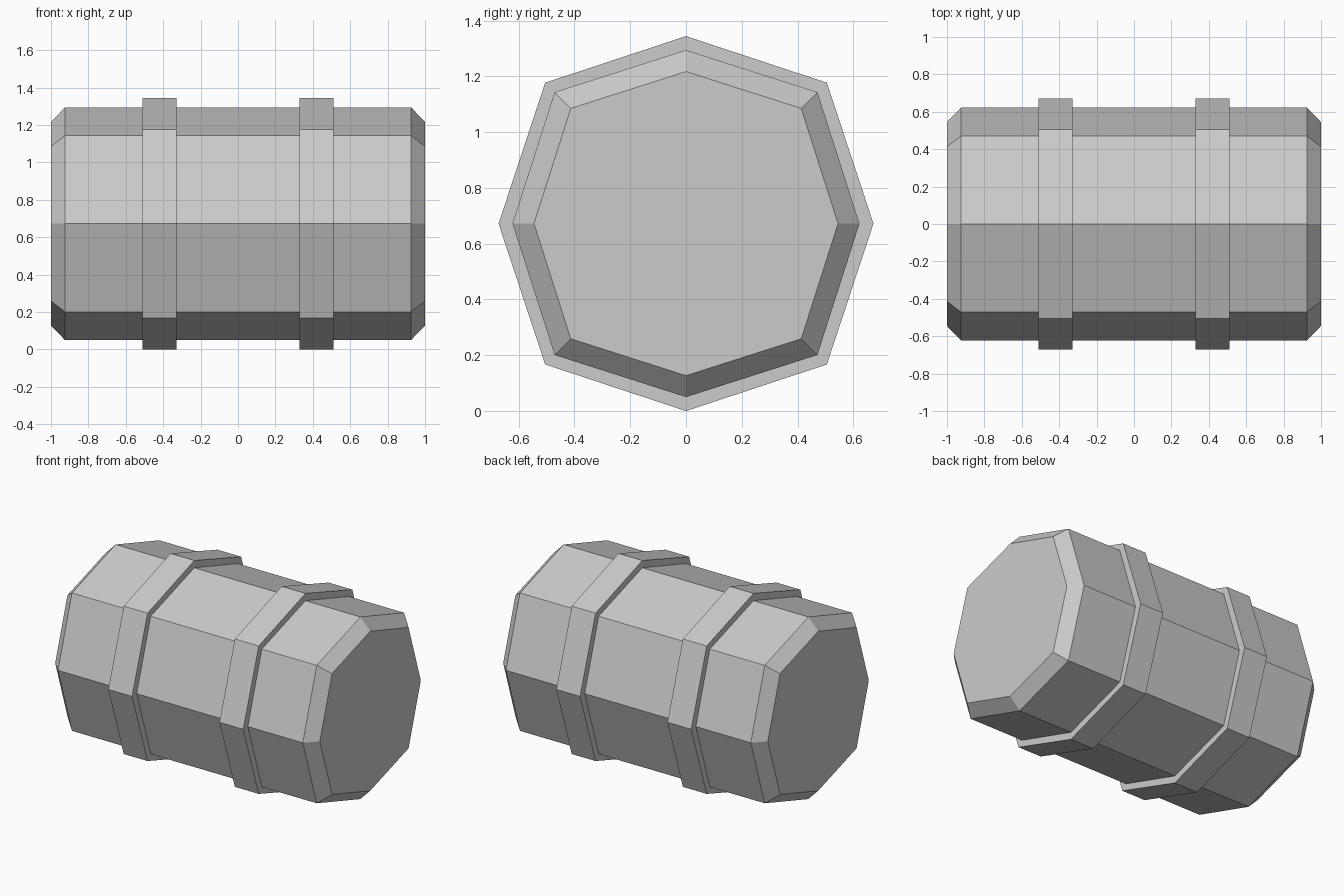
import bpy
import bmesh

cube = bpy.data.objects.get("Cube")
if cube:
    bpy.data.objects.remove(cube, do_unlink=True)

CENTRE_Z = 0.672

grey = bpy.data.materials.new("plain grey")
grey.use_nodes = True
colour = (0.6, 0.6, 0.6, 1)
grey.diffuse_color = colour
grey.node_tree.nodes["Principled BSDF"].inputs["Base Color"].default_value = colour


def octagon(bm, x, straight, diagonal):
    """Ring of eight corners across the x axis."""
    s, d = straight, diagonal
    corners = [(s, 0), (d, d), (0, s), (-d, d), (-s, 0), (-d, -d), (0, -s), (d, -d)]
    return [bm.verts.new((x, y, z)) for y, z in corners]


def drum(name, sections):
    """Closed octagonal solid through sections of (x, straight, diagonal)."""
    bm = bmesh.new()
    rings = [octagon(bm, *section) for section in sections]
    for a, b in zip(rings, rings[1:]):
        for i in range(8):
            j = (i + 1) % 8
            bm.faces.new((a[i], a[j], b[j], b[i]))
    bm.faces.new(rings[0])
    bm.faces.new(rings[-1])
    bmesh.ops.recalc_face_normals(bm, faces=bm.faces)
    mesh = bpy.data.meshes.new(name)
    bm.to_mesh(mesh)
    bm.free()
    mesh.materials.append(grey)
    obj = bpy.data.objects.new(name, mesh)
    obj.location.z = CENTRE_Z
    bpy.context.collection.objects.link(obj)


# Barrel body with bevelled ends
drum("barrel_body", [(-1, 0.545, 0.413), (-0.925, 0.622, 0.471),
                     (0.925, 0.622, 0.471), (1, 0.545, 0.413)])

# Two raised hoops
for name, x in (("left_hoop", 0.42), ("right_hoop", -0.42)):
    drum(name, [(x - 0.09, 0.672, 0.505), (x + 0.09, 0.672, 0.505)])
